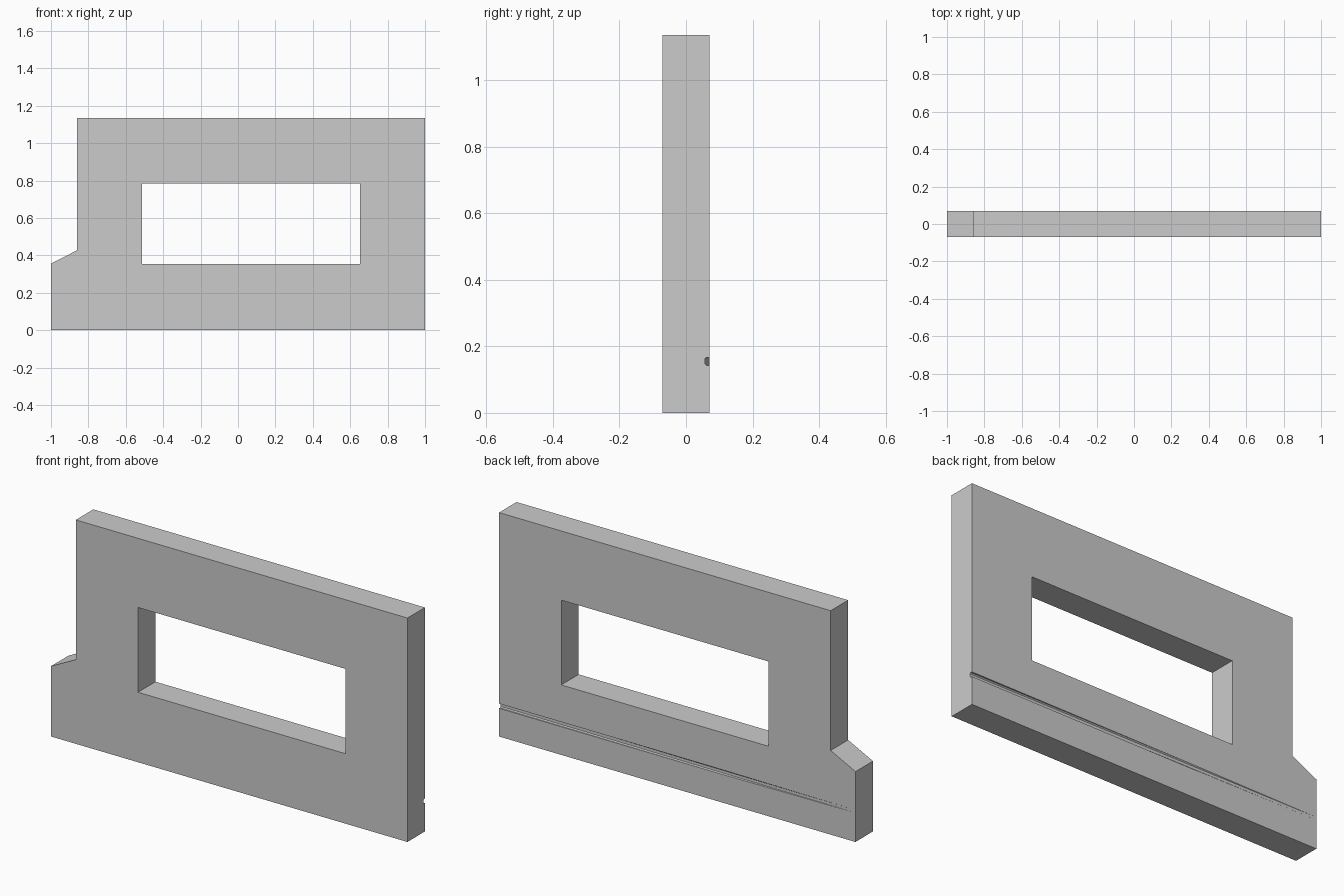
import bpy, bmesh

if "Cube" in bpy.data.objects:
    bpy.data.objects.remove(bpy.data.objects["Cube"])

HALF = 0.07  # half the panel thickness


def loft(name, ring_a, ring_b):
    """Closed solid between two matching rings of points."""
    bm = bmesh.new()
    a = [bm.verts.new(p) for p in ring_a]
    b = [bm.verts.new(p) for p in ring_b]
    n = len(a)
    bm.faces.new(a)
    bm.faces.new(b[::-1])
    for i in range(n):
        j = (i + 1) % n
        bm.faces.new((a[j], a[i], b[i], b[j]))
    bmesh.ops.recalc_face_normals(bm, faces=bm.faces[:])
    mesh = bpy.data.meshes.new(name)
    bm.to_mesh(mesh)
    bm.free()
    obj = bpy.data.objects.new(name, mesh)
    bpy.context.collection.objects.link(obj)
    return obj


def prism(name, outline, half):
    return loft(name, [(x, -half, z) for x, z in outline],
                [(x, half, z) for x, z in outline])


def cut(target, cutter):
    """Apply a boolean cut and remove the cutter."""
    cutter.hide_render = True
    mod = target.modifiers.new("cut", 'BOOLEAN')
    mod.operation = 'DIFFERENCE'
    mod.solver = 'EXACT'
    mod.object = cutter
    bpy.context.view_layer.objects.active = target
    bpy.ops.object.modifier_apply(modifier=mod.name)
    bpy.data.objects.remove(cutter, do_unlink=True)


# Wall panel with a sloped shoulder at the left
panel = prism("wall_panel", [(-1, 0), (1, 0), (1, 1.136), (-0.861, 1.136),
                             (-0.861, 0.427), (-1, 0.357)], HALF)

# Window opening
cut(panel, prism("window_cutter", [(-0.512, 0.355), (0.651, 0.355),
                                   (0.651, 0.785), (-0.512, 0.785)], 0.2))

# Shallow chamfered groove along the back, running out towards the left end
section = [(0.05, 0.143), (-0.008, 0.143), (-0.013, 0.148),
           (-0.013, 0.162), (-0.008, 0.167), (0.05, 0.167)]
rings = [[(x, HALF + y + shift, z) for y, z in section]
         for x, shift in ((1.0769, -0.0005), (-1.0, 0.013))]
cut(panel, loft("groove_cutter", *rings))
